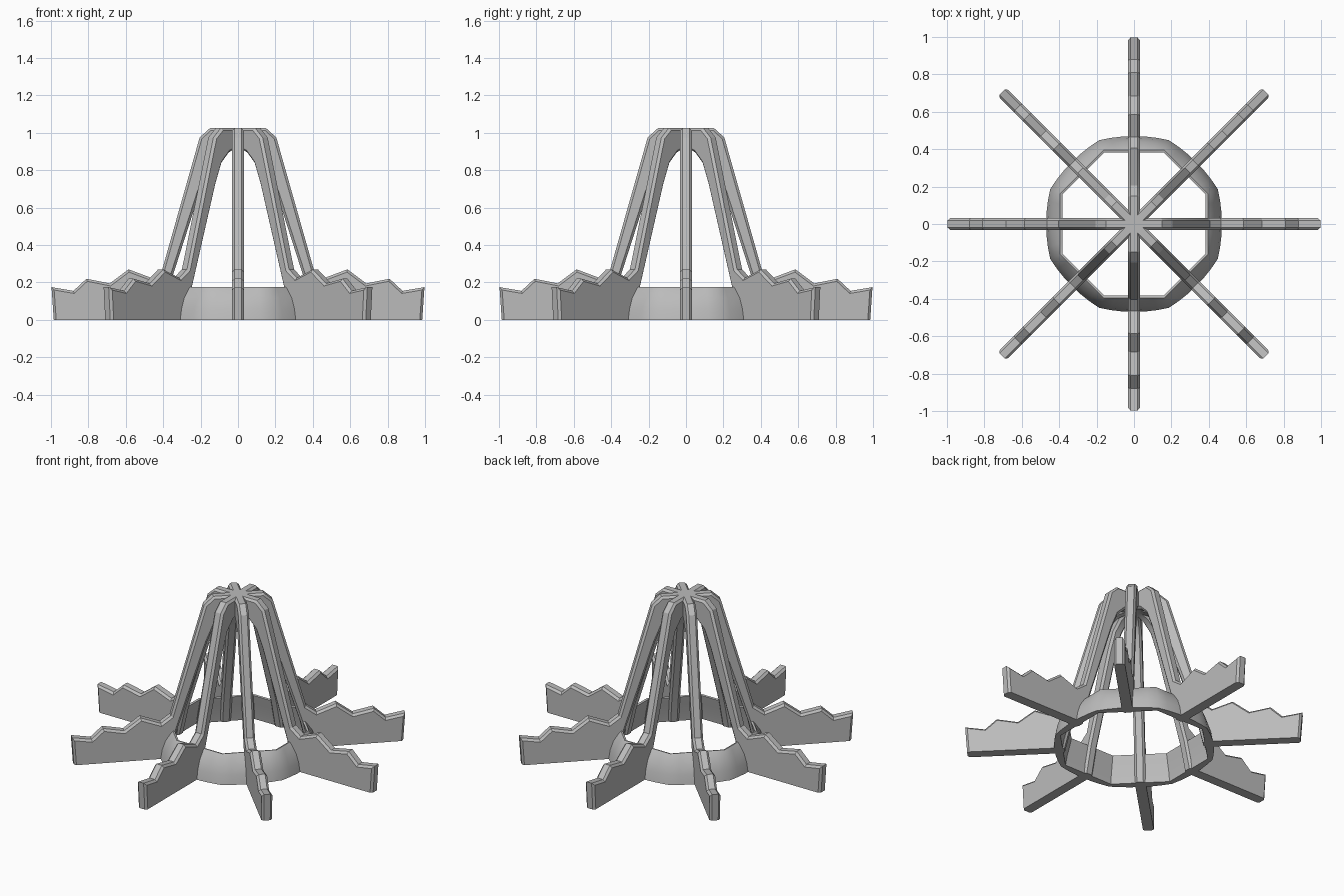
import bpy, bmesh, math

cube = bpy.data.objects.get("Cube")
if cube:
    bpy.data.objects.remove(cube, do_unlink=True)

grey = bpy.data.materials.new("plain grey")
grey.use_nodes = True
colour = (0.5, 0.5, 0.5, 1)
grey.diffuse_color = colour
grey.node_tree.nodes["Principled BSDF"].inputs["Base Color"].default_value = colour


def add_object(name, bm, angle):
    bmesh.ops.recalc_face_normals(bm, faces=bm.faces)
    mesh = bpy.data.meshes.new(name)
    bm.to_mesh(mesh)
    bm.free()
    mesh.materials.append(grey)
    obj = bpy.data.objects.new(name, mesh)
    bpy.context.collection.objects.link(obj)
    bpy.ops.object.select_all(action="DESELECT")
    obj.select_set(True)
    bpy.context.view_layer.objects.active = obj
    bpy.ops.object.shade_smooth_by_angle(angle=math.radians(angle))
    return obj


# Half outline of a rib: crown, leg, jagged foot, then inner edge up to the arch
HALF = [(0.15, 1.025), (0.205, 0.975), (0.405, 0.27), (0.465, 0.225),
        (0.585, 0.27), (0.685, 0.195), (0.81, 0.22), (0.88, 0.155),
        (0.997, 0.175), (0.985, 0), (0.41, 0), (0.37, 0.17),
        (0.19, 0.73), (0.145, 0.84), (0.09, 0.895), (0.04, 0.915)]
THICK = 0.064


def make_rib(name, turn):
    bm = bmesh.new()
    outline = HALF + [(-r, z) for r, z in reversed(HALF)]
    face = bm.faces.new([bm.verts.new((r, -THICK / 2, z)) for r, z in outline])
    move = bmesh.ops.extrude_face_region(bm, geom=[face])["geom"]
    bmesh.ops.translate(bm, vec=(0, THICK, 0),
                        verts=[v for v in move if isinstance(v, bmesh.types.BMVert)])
    # Chamfer the rims, leaving the underside sharp
    rims = [e for e in bm.edges
            if abs(e.verts[0].co.y - e.verts[1].co.y) < 0.001
            and max(v.co.z for v in e.verts) > 0.01]
    bmesh.ops.bevel(bm, geom=rims, offset=0.013, segments=1,
                    affect="EDGES", clamp_overlap=True)
    add_object(name, bm, 25).rotation_euler.z = turn


for i, name in enumerate(["side_rib", "diagonal_rib_a", "front_back_rib", "diagonal_rib_b"]):
    make_rib(name, i * math.pi / 4)

# Domed ring: octagonal inside, nearly round outside (radius, height, squareness)
SECTION = [(0.47, 0, 0.4), (0.46, 0.06, 0.4), (0.44, 0.115, 0.5), (0.405, 0.165, 0.9),
           (0.395, 0.175, 1), (0.383, 0.172, 1), (0.395, 0.12, 1),
           (0.41, 0.06, 1), (0.42, 0, 1)]
SIDES = 48
bm = bmesh.new()
loops = []
for i in range(SIDES):
    a = 2 * math.pi * i / SIDES
    off = (a + math.pi / 8) % (math.pi / 4) - math.pi / 8
    loops.append([bm.verts.new((r * math.cos(off) ** -k * math.cos(a),
                                r * math.cos(off) ** -k * math.sin(a), z))
                  for r, z, k in SECTION])
for i in range(SIDES):
    a, b = loops[i - 1], loops[i]
    for j in range(len(SECTION)):
        bm.faces.new((a[j - 1], a[j], b[j], b[j - 1]))
add_object("base_ring", bm, 35)
